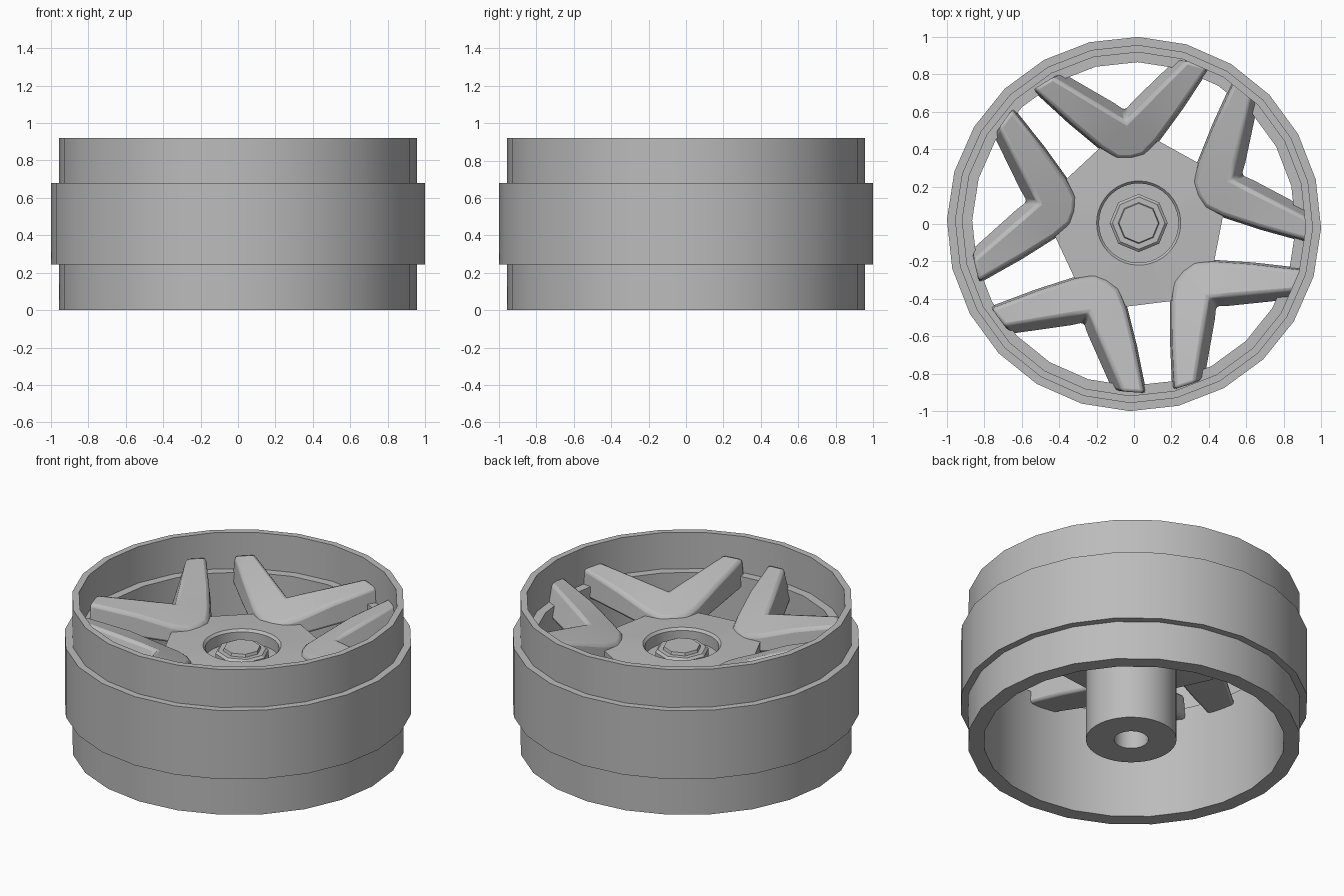
import bpy, bmesh
from math import cos, sin, pi, radians

cube = bpy.data.objects.get("Cube")
if cube:
    bpy.data.objects.remove(cube)

metal = bpy.data.materials.new("grey_metal")
metal.use_nodes = True
grey = (0.5, 0.5, 0.5, 1)
metal.diffuse_color = grey
metal.node_tree.nodes["Principled BSDF"].inputs["Base Color"].default_value = grey

HUB = (0.025, 0.005, 0)
SPOKE_ANGLE = radians(25)
FIFTH = radians(72)


def finish(name, bm, loc=(0, 0, 0), angle=0, sharp=30):
    bmesh.ops.recalc_face_normals(bm, faces=bm.faces)
    mesh = bpy.data.meshes.new(name)
    bm.to_mesh(mesh)
    bm.free()
    mesh.materials.append(metal)
    ob = bpy.data.objects.new(name, mesh)
    bpy.context.collection.objects.link(ob)
    ob.location = loc
    ob.rotation_euler.z = angle
    bpy.ops.object.select_all(action='DESELECT')
    ob.select_set(True)
    bpy.context.view_layer.objects.active = ob
    bpy.ops.object.shade_smooth_by_angle(angle=radians(sharp))
    return ob


def pentagon(apothem):
    """Radius by angle of a pentagon with a corner at angle zero."""
    return lambda a: apothem / cos(a % FIFTH - FIFTH / 2)


def lathe(name, profile, sides, loc=(0, 0, 0), angle=0, closed=True):
    """Spin (radius, z) points; a radius may be a function of the angle."""
    bm = bmesh.new()
    rings = []
    for r, z in profile:
        ring = []
        for i in range(sides):
            a = 2 * pi * i / sides
            d = r(a + 1e-6) if callable(r) else r
            ring.append(bm.verts.new((d * cos(a), d * sin(a), z)))
        rings.append(ring)
    pairs = list(zip(rings, rings[1:]))
    if closed:
        pairs.append((rings[-1], rings[0]))
    else:
        bm.faces.new(rings[0])
        bm.faces.new(rings[-1])
    for lo, hi in pairs:
        for i in range(sides):
            j = (i + 1) % sides
            bm.faces.new((lo[i], lo[j], hi[j], hi[i]))
    return finish(name, bm, loc, angle)


# Rim barrel with an inner ledge, and the raised band around it
TURN = radians(-1.3)
lathe("rim_barrel", [(0.957, 0), (0.957, 0.92), (0.918, 0.92), (0.918, 0.69),
                     (0.865, 0.69), (0.865, 0)], 24, angle=TURN)
lathe("rim_band", [(1, 0.245), (1, 0.68), (0.95, 0.68), (0.95, 0.245)], 24, angle=TURN)

# Hub: axle tube, five-sided plate and the recess for the nut
plate = pentagon(0.435)
lathe("hub", [(0.098, 0), (0.26, 0), (0.26, 0.53), (plate, 0.55), (plate, 0.625),
              (0.225, 0.635), (0.212, 0.62), (0.212, 0.55), (0.098, 0.55)],
      40, HUB, SPOKE_ANGLE)
lathe("centre_nut", [(0.155, 0.53), (0.155, 0.595), (0.14, 0.608), (0.11, 0.608),
                     (0.105, 0.625)], 8, HUB, closed=False)

# Half of a forked spoke: (out, across, z) for the top and for the underside
top = [(0.35, 0, 0.64), (0.36, 0.07, 0.64), (0.43, 0.155, 0.665), (0.58, 0.295, 0.73),
       (0.78, 0.465, 0.785), (0.83, 0.36, 0.795), (0.60, 0.07, 0.735), (0.545, 0, 0.72)]
under = [(0.34, 0, 0.56), (0.355, 0.085, 0.56), (0.425, 0.17, 0.56), (0.575, 0.31, 0.59),
         (0.775, 0.48, 0.62), (0.85, 0.305, 0.62), (0.66, 0.05, 0.59), (0.615, 0, 0.58)]
strips = [(0, 1, 2, 7), (2, 3, 6, 7), (3, 4, 5, 6)]

for n in range(5):
    bm = bmesh.new()
    up = [bm.verts.new(p) for p in top]
    lo = [bm.verts.new(p) for p in under]
    for strip in strips:
        bm.faces.new([up[i] for i in strip])
        bm.faces.new([lo[i] for i in reversed(strip)])
    for i in range(7):
        bm.faces.new((up[i], lo[i], lo[i + 1], up[i + 1]))
    # Mirror the half across the spoke's axis and weld the seam
    half = bm.verts[:] + bm.edges[:] + bm.faces[:]
    copy = bmesh.ops.duplicate(bm, geom=half)["geom"]
    for v in copy:
        if isinstance(v, bmesh.types.BMVert):
            v.co.y = -v.co.y
    bmesh.ops.remove_doubles(bm, verts=bm.verts[:], dist=0.0005)
    spoke = finish(f"spoke_{n + 1}", bm, HUB, SPOKE_ANGLE + n * FIFTH, 35)
    bevel = spoke.modifiers.new("soft_edges", 'BEVEL')
    bevel.width = 0.018
    bevel.segments = 2
    bevel.limit_method = 'ANGLE'
    bevel.angle_limit = radians(40)
